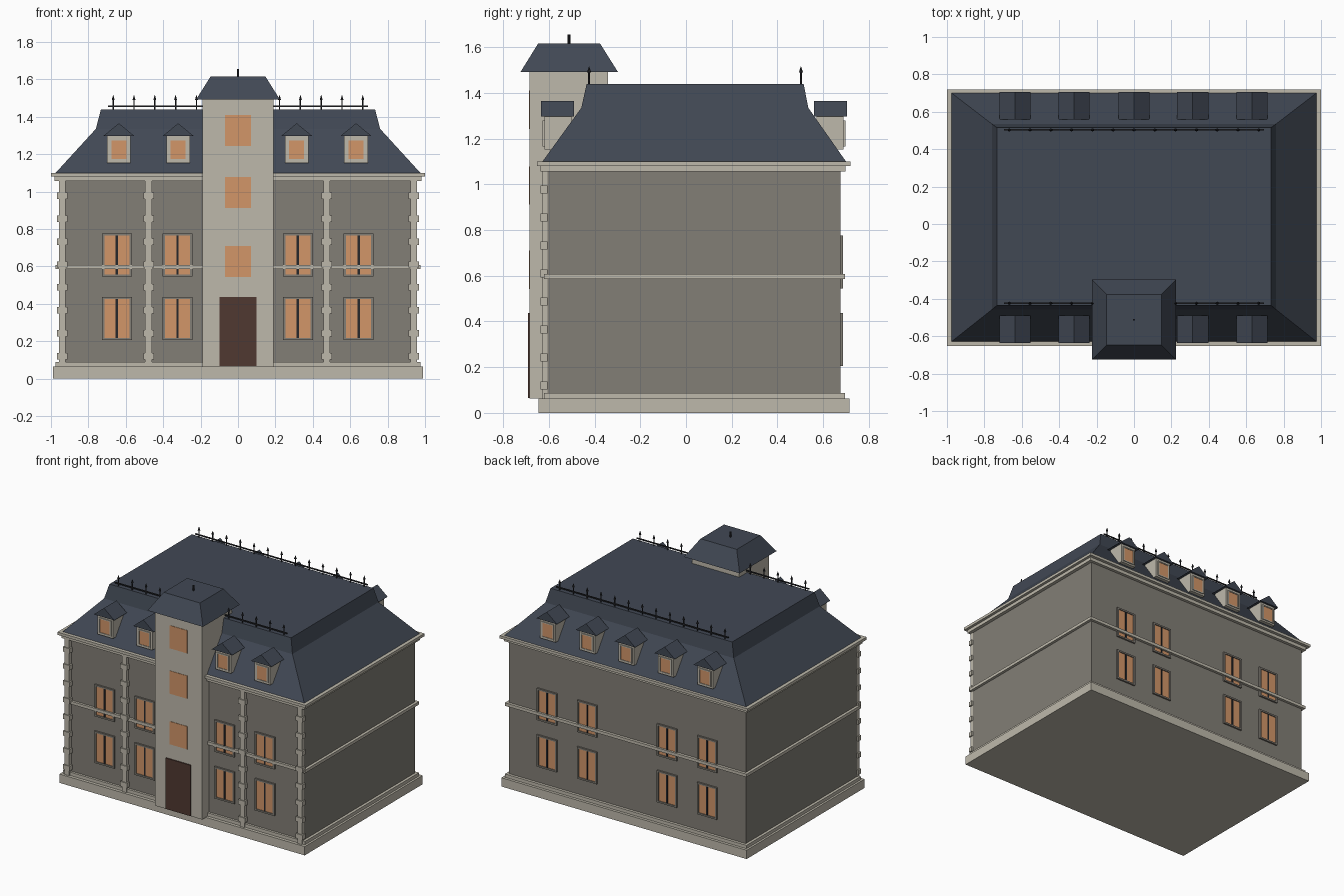
import bpy, bmesh
from mathutils import Matrix

cube = bpy.data.objects.get("Cube")
if cube:
    bpy.data.objects.remove(cube, do_unlink=True)


def material(name, rgb):
    lin = [((c / 255 + 0.055) / 1.055) ** 2.4 for c in rgb] + [1.0]
    m = bpy.data.materials.new(name)
    m.use_nodes = True
    m.diffuse_color = lin
    bsdf = m.node_tree.nodes["Principled BSDF"]
    bsdf.inputs["Base Color"].default_value = lin
    bsdf.inputs["Roughness"].default_value = 0.9
    return m


WALL = material("grey wall", (130, 126, 118))
STONE = material("pale stone", (190, 185, 171))
SLATE = material("blue slate", (65, 72, 84))
GLOW = material("warm glass", (210, 150, 105))
DOOR = material("brown door", (80, 56, 49))
IRON = material("dark iron", (38, 39, 43))


class Part:
    """Collects simple solids into one named object."""

    def __init__(self, name, mat):
        self.name, self.mat, self.bm = name, mat, bmesh.new()

    def box(self, x0, x1, y0, y1, z0, z1):
        mid = Matrix.Translation(((x0 + x1) / 2, (y0 + y1) / 2, (z0 + z1) / 2))
        size = Matrix.Diagonal((abs(x1 - x0), abs(y1 - y0), abs(z1 - z0), 1))
        bmesh.ops.create_cube(self.bm, size=1, matrix=mid @ size)

    def cone(self, x, y, z0, z1, r0, r1, sides=6):
        bmesh.ops.create_cone(self.bm, cap_ends=True, segments=sides, radius1=r0,
                              radius2=r1, depth=z1 - z0,
                              matrix=Matrix.Translation((x, y, (z0 + z1) / 2)))

    def loft(self, rings):
        """Stack rectangles given as (x0, x1, y0, y1, z)."""
        loops = []
        for x0, x1, y0, y1, z in rings:
            corners = ((x0, y0), (x1, y0), (x1, y1), (x0, y1))
            loops.append([self.bm.verts.new((x, y, z)) for x, y in corners])
        for a, b in zip(loops, loops[1:]):
            for i in range(4):
                j = (i + 1) % 4
                self.bm.faces.new((a[i], a[j], b[j], b[i]))
        self.bm.faces.new(loops[0][::-1])
        self.bm.faces.new(loops[-1])

    def gable(self, x, half, y0, y1, z0, z1):
        ends = [[self.bm.verts.new(p) for p in
                 ((x - half, y, z0), (x + half, y, z0), (x, y, z1))] for y in (y0, y1)]
        a, b = ends
        self.bm.faces.new(a)
        self.bm.faces.new(b[::-1])
        for i in range(3):
            j = (i + 1) % 3
            self.bm.faces.new((a[j], a[i], b[i], b[j]))

    def finish(self):
        bmesh.ops.recalc_face_normals(self.bm, faces=self.bm.faces)
        mesh = bpy.data.meshes.new(self.name)
        self.bm.to_mesh(mesh)
        self.bm.free()
        mesh.materials.append(self.mat)
        bpy.context.collection.objects.link(bpy.data.objects.new(self.name, mesh))


FRONT, BACK = -0.605, 0.675

# Main block and plinth
walls = Part("main_walls", WALL)
walls.box(-0.955, 0.955, FRONT, BACK, 0.06, 1.08)
walls.finish()
plinth = Part("plinth", STONE)
plinth.box(-0.99, 0.99, -0.645, 0.715, 0, 0.064)
plinth.finish()

# Horizontal mouldings and eaves cornice
bands = Part("wall_mouldings", STONE)
for z0, z1 in ((0.064, 0.088), (0.585, 0.607)):
    bands.box(-0.975, 0.975, -0.622, 0.695, z0, z1)
bands.box(-0.98, 0.98, -0.636, 0.697, 1.056, 1.08)
bands.box(-1, 1, -0.653, 0.72, 1.08, 1.1)
bands.finish()

# Banded pilasters across the front
pilasters = Part("front_pilasters", STONE)
for x in (-0.94, -0.478, 0.474, 0.94):
    pilasters.box(x - 0.018, x + 0.018, -0.63, FRONT, 0.064, 1.07)
    for k in range(8):
        z = 0.12 + 0.1225 * k
        pilasters.box(x - 0.028, x + 0.028, -0.637, FRONT, z - 0.017, z + 0.017)
pilasters.finish()

# Mansard roof
roof = Part("mansard_roof", SLATE)
roof.loft([(-0.975, 0.975, -0.628, 0.7, 1.1),
           (-0.76, 0.76, -0.458, 0.535, 1.335),
           (-0.733, 0.733, -0.435, 0.515, 1.438)])
roof.finish()

# Tall windows on the front and back walls
frames = Part("window_frames", WALL)
panes = Part("window_panes", GLOW)
bars = Part("window_mullions", IRON)
for wall, out in ((FRONT, -1), (BACK, 1)):
    for x in (-0.648, -0.324, 0.32, 0.645):
        for z in (0.205, 0.545):
            top, face = z + 0.232, wall + 0.012 * out
            for s in (-1, 1):
                frames.box(x + s * 0.08, x + s * 0.067, wall, face, z, top)
            frames.box(x - 0.08, x + 0.08, wall, face, z, z + 0.012)
            frames.box(x - 0.08, x + 0.08, wall, face, top - 0.012, top)
            panes.box(x - 0.067, x + 0.067, wall, wall + 0.005 * out, z + 0.012, top - 0.012)
            bars.box(x - 0.006, x + 0.006, wall, wall + 0.009 * out, z + 0.012, top - 0.012)
for part in (frames, panes, bars):
    part.finish()

# Dormers, front and back
cheeks = Part("dormer_bodies", STONE)
caps = Part("dormer_roofs", SLATE)
lights = Part("dormer_panes", GLOW)
surrounds = Part("dormer_surrounds", STONE)
for face, out, places in ((-0.62, -1, (-0.637, -0.32, 0.314, 0.631)),
                          (0.69, 1, (-0.637, -0.32, 0, 0.314, 0.631))):
    for x in places:
        cheeks.box(x - 0.063, x + 0.063, face, face - 0.12 * out, 1.153, 1.297)
        caps.gable(x, 0.083, face + 0.015 * out, face - 0.13 * out, 1.297, 1.365)
        lights.box(x - 0.04, x + 0.04, face, face + 0.003 * out, 1.173, 1.272)
        for s in (-1, 1):
            surrounds.box(x + s * 0.04, x + s * 0.05, face, face + 0.007 * out, 1.165, 1.28)
        for z in (1.165, 1.272):
            surrounds.box(x - 0.05, x + 0.05, face, face + 0.007 * out, z, z + 0.008)
for part in (cheeks, caps, lights, surrounds):
    part.finish()

# Entrance tower with hipped cap
tower = Part("tower", STONE)
tower.box(-0.19, 0.19, -0.684, -0.342, 0.062, 1.495)
tower.finish()
cap = Part("tower_roof", SLATE)
cap.loft([(-0.224, 0.224, -0.724, -0.298, 1.492),
          (-0.146, 0.146, -0.647, -0.376, 1.616)])
cap.finish()
tower_panes = Part("tower_panes", GLOW)
for z in (0.543, 0.912, 1.243):
    tower_panes.box(-0.07, 0.07, -0.684, -0.687, z, z + 0.167)
tower_panes.finish()
door = Part("front_door", DOOR)
door.box(-0.1, 0.1, -0.684, -0.692, 0.066, 0.437)
door.finish()

# Ridge railings and tower finial
railing = Part("roof_railings", IRON)
for y in (-0.424, 0.503):
    railing.box(-0.695, 0.695, y - 0.004, y + 0.004, 1.452, 1.46)
    for k in range(-6, 7):
        x = k * 0.1112
        railing.cone(x, y, 1.435, 1.495, 0.004, 0.004)
        railing.cone(x, y, 1.49, 1.515, 0.009, 0.001)
railing.cone(0, -0.512, 1.61, 1.655, 0.006, 0.006)
railing.finish()
